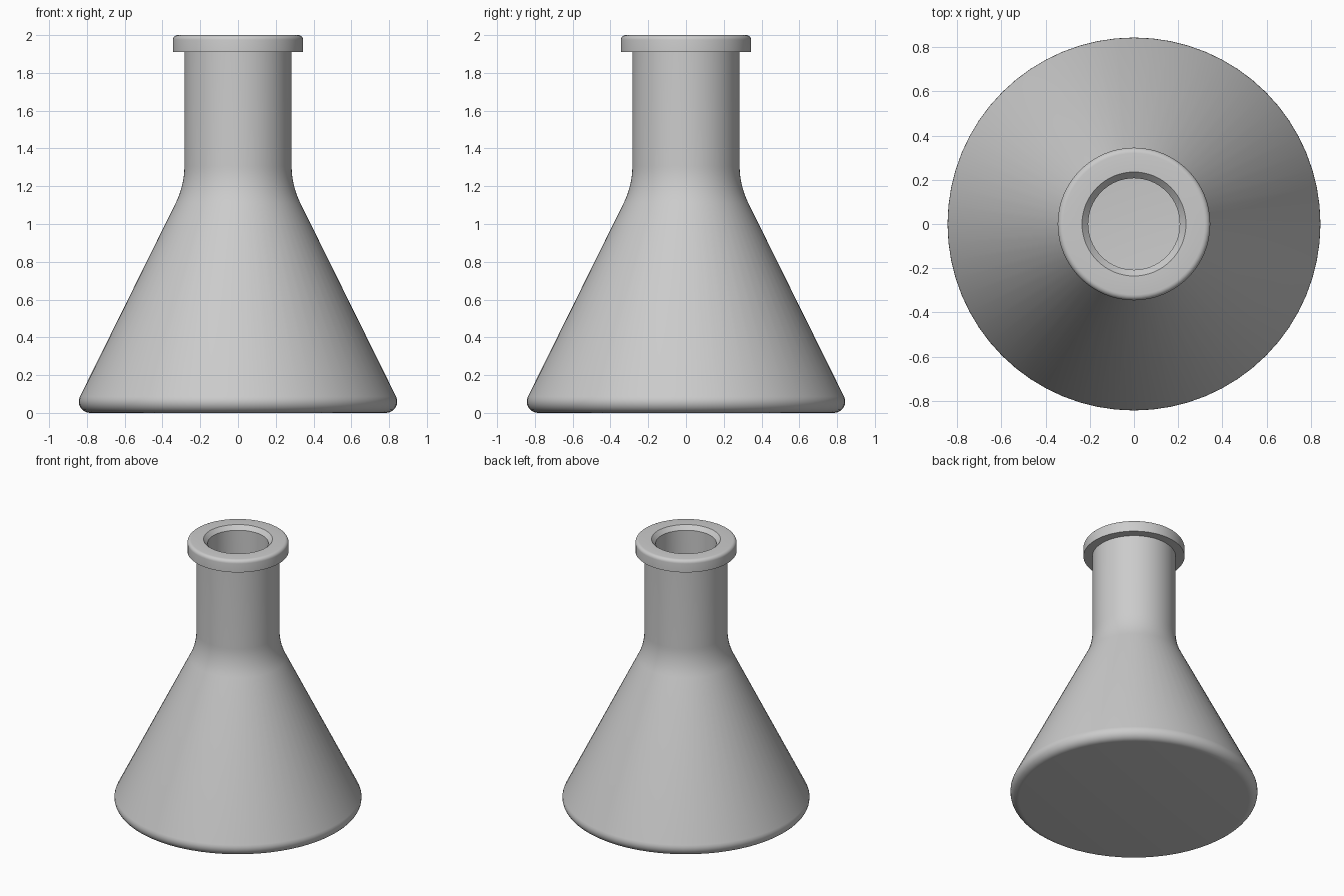
import bpy, bmesh
from math import sin, cos, radians, tau

if "Cube" in bpy.data.objects:
    bpy.data.objects.remove(bpy.data.objects["Cube"])

SEGMENTS = 64


def arc(cr, cz, radius, start, end, steps):
    """Points (r, z) along an arc, angles in degrees."""
    pts = []
    for i in range(steps + 1):
        a = radians(start + (end - start) * i / steps)
        pts.append((cr + radius * cos(a), cz + radius * sin(a)))
    return pts


def lathe(name, profile):
    """Revolve an (r, z) profile around z, closing both ends with flat discs."""
    bm = bmesh.new()
    rings = []
    for r, z in profile:
        rings.append([bm.verts.new((r * cos(tau * i / SEGMENTS),
                                    r * sin(tau * i / SEGMENTS), z))
                      for i in range(SEGMENTS)])
    for a, b in zip(rings, rings[1:]):
        for i in range(SEGMENTS):
            j = (i + 1) % SEGMENTS
            bm.faces.new((a[i], a[j], b[j], b[i]))
    bm.faces.new(list(reversed(rings[0])))
    bm.faces.new(rings[-1])
    bmesh.ops.recalc_face_normals(bm, faces=bm.faces)
    mesh = bpy.data.meshes.new(name)
    bm.to_mesh(mesh)
    bm.free()
    obj = bpy.data.objects.new(name, mesh)
    bpy.context.collection.objects.link(obj)
    bpy.ops.object.select_all(action='DESELECT')
    obj.select_set(True)
    bpy.context.view_layer.objects.active = obj
    bpy.ops.object.shade_smooth_by_angle(angle=radians(30))
    return obj


SLOPE = 26.3              # cone wall angle from vertical
NECK, WALL = 0.284, 0.077
BEND = 0.44               # shoulder bend radius
bend_r, bend_z = NECK + BEND, 1.307

# Outside: rounded base, cone, shoulder bend and neck
outer = arc(0.783, 0.06, 0.06, -90, SLOPE, 8)
outer += arc(bend_r, bend_z, BEND, 180 + SLOPE, 180, 8)

# Lip with rounded top edge and bevelled mouth
lip = [(NECK, 1.91), (0.345, 1.91)]
lip += arc(0.32, 1.975, 0.025, 0, 90, 5)
lip += [(0.235, 2.0), (NECK - WALL, 1.97)]

# Inside: parallel wall down to a flat floor
inner = arc(bend_r, bend_z, BEND + WALL, 180, 180 + SLOPE, 8)
inner += [(0.744, 0.10), (0.737, 0.083), (0.72, 0.077)]

lathe("flask", outer + lip + inner)
